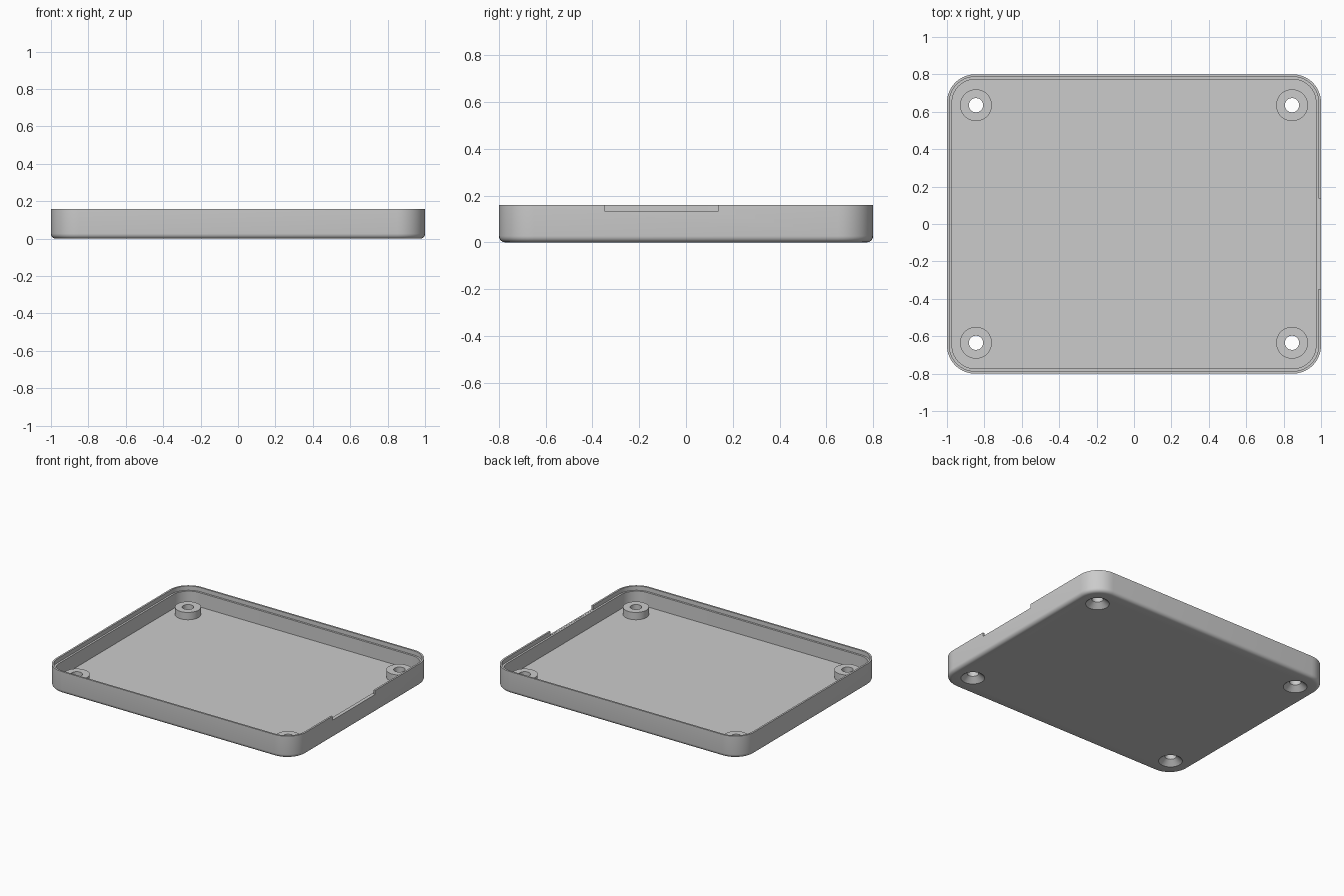
import bpy, bmesh, math

if "Cube" in bpy.data.objects:
    bpy.data.objects.remove(bpy.data.objects["Cube"], do_unlink=True)

HALF_X, HALF_Y, HEIGHT = 1.0, 0.8, 0.16
CORNER, FILLET, LIP, WALL, STEP_Z = 0.15, 0.027, 0.013, 0.027, 0.13
BOSS_X, BOSS_Y, BOSS_R, HOLE_R, BOSS_TOP = 0.845, 0.635, 0.085, 0.038, 0.08

grey = bpy.data.materials.new("light_grey_plastic")
grey.use_nodes = True
grey.diffuse_color = (0.6, 0.6, 0.6, 1)
grey.node_tree.nodes["Principled BSDF"].inputs["Base Color"].default_value = grey.diffuse_color


def finish(name, bm):
    bmesh.ops.recalc_face_normals(bm, faces=bm.faces)
    mesh = bpy.data.meshes.new(name)
    bm.to_mesh(mesh)
    bm.free()
    mesh.materials.append(grey)
    obj = bpy.data.objects.new(name, mesh)
    bpy.context.collection.objects.link(obj)
    return obj


def bridge(bm, a, b):
    n = len(a)
    for i in range(n):
        bm.faces.new((a[i], a[(i + 1) % n], b[(i + 1) % n], b[i]))


def select_only(obj):
    bpy.ops.object.select_all(action="DESELECT")
    obj.select_set(True)
    bpy.context.view_layer.objects.active = obj


def smooth(obj):
    select_only(obj)
    bpy.ops.object.shade_smooth_by_angle(angle=math.radians(30))


def rounded_ring(bm, inset, z, steps=10):
    """Rounded rectangle of vertices, shrunk by inset."""
    ring = []
    for quarter in range(4):
        sx = 1 if quarter in (0, 3) else -1
        sy = 1 if quarter < 2 else -1
        for s in range(steps + 1):
            a = (quarter + s / steps) * math.pi / 2
            r = CORNER - inset
            ring.append(bm.verts.new((sx * (HALF_X - CORNER) + r * math.cos(a),
                                      sy * (HALF_Y - CORNER) + r * math.sin(a), z)))
    return ring


def lathe(bm, profile, x, y, closed, segments=48):
    """Spin (radius, height) points about a vertical axis at x, y."""
    rings = [[bm.verts.new((x + r * math.cos(i * math.tau / segments),
                            y + r * math.sin(i * math.tau / segments), z))
              for i in range(segments)] for r, z in profile]
    for a, b in zip(rings, rings[1:]):
        bridge(bm, a, b)
    if closed:
        bridge(bm, rings[-1], rings[0])
    else:
        bm.faces.new(rings[0])
        bm.faces.new(rings[-1])


def cut(target, cutter):
    cutter.hide_render = True
    mod = target.modifiers.new("cut", "BOOLEAN")
    mod.operation, mod.solver, mod.object = "DIFFERENCE", "EXACT", cutter
    select_only(target)
    bpy.ops.object.modifier_apply(modifier=mod.name)
    bpy.data.objects.remove(cutter, do_unlink=True)


# Tray: filleted base, wall, thin lip with an inner step, and floor
section = []
for k in range(6):
    a = k / 5 * math.pi / 2
    section.append((FILLET * (1 - math.sin(a)), FILLET * (1 - math.cos(a))))
section += [(0, HEIGHT), (LIP, HEIGHT), (LIP, STEP_Z), (WALL, STEP_Z), (WALL, WALL)]
bm = bmesh.new()
rings = [rounded_ring(bm, inset, z) for inset, z in section]
for a, b in zip(rings, rings[1:]):
    bridge(bm, a, b)
bm.faces.new(rings[0])
bm.faces.new(rings[-1])
tray = finish("tray", bm)

# Floor openings that receive the screw bosses
places = [(sx * BOSS_X, sy * BOSS_Y) for sx in (-1, 1) for sy in (-1, 1)]
bm = bmesh.new()
for x, y in places:
    lathe(bm, [(BOSS_R, -0.05), (BOSS_R, 0.06)], x, y, False)
cut(tray, finish("floor_hole_cutter", bm))

# Notch through the lip on the left side
bm = bmesh.new()
bmesh.ops.create_cube(bm, size=1)
for v in bm.verts:
    v.co = (1.0 + v.co.x * 0.04, -0.105 + v.co.y * 0.485, STEP_Z + 0.051 + v.co.z * 0.1)
cut(tray, finish("notch_cutter", bm))
smooth(tray)

# Screw bosses, countersunk from below
for i, (x, y) in enumerate(places):
    bm = bmesh.new()
    lathe(bm, [(0.078, 0), (HOLE_R, 0.035), (HOLE_R, BOSS_TOP),
               (BOSS_R, BOSS_TOP), (BOSS_R, 0)], x, y, True)
    smooth(finish(f"screw_boss_{i + 1}", bm))
